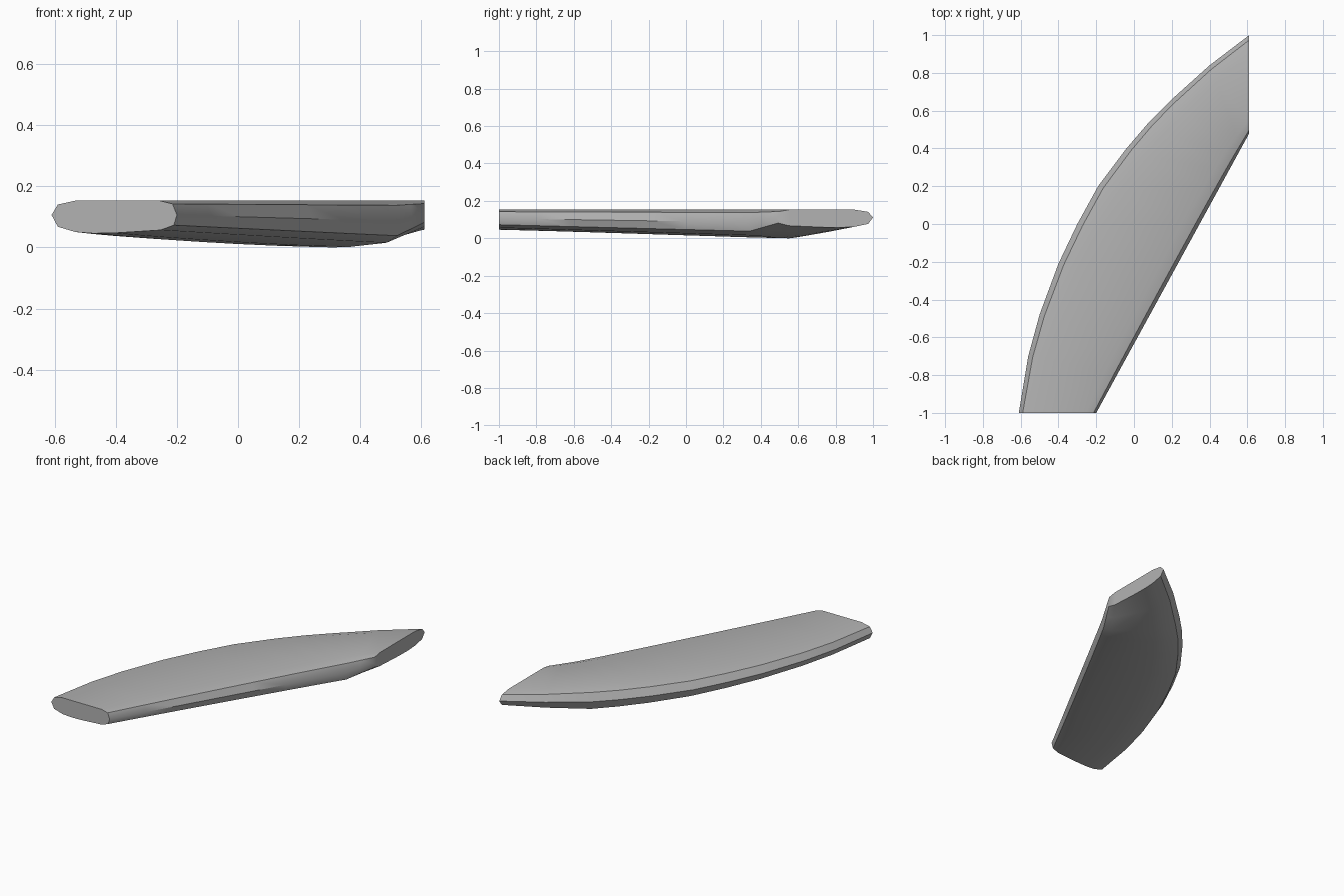
import bpy, bmesh, math
from mathutils import Vector

cube = bpy.data.objects.get("Cube")
if cube:
    bpy.data.objects.remove(cube, do_unlink=True)

TOP = 0.153
KINK = 0.9  # place along the straight edge where the underside is deepest

# Curved edge of the outline, each point paired with a fraction along the straight edge
curved_edge = [(-0.61, -1, 0), (-0.56, -0.7, 0.14), (-0.5, -0.48, 0.26), (-0.4, -0.21, 0.42),
               (-0.3, 0, 0.55), (-0.19, 0.2, 0.67), (-0.04, 0.4, 0.79), (0.08, 0.54, 0.85),
               (0.2, 0.66, KINK), (0.4, 0.84, 0.95), (0.61, 1, 1)]
straight_start, straight_end = Vector((-0.2, -1)), Vector((0.61, 0.48))

# Rounded section: across the width, and from underside to top
section = [(0, 0.56), (0.05, 0.88), (0.19, 1), (0.86, 1), (0.965, 0.9), (1, 0.56),
           (0.975, 0.25), (0.87, 0.1), (0.5, 0.01), (0.33, 0), (0.19, 0.04), (0.05, 0.2)]


def underside(t):
    if t < KINK:
        return 0.046 * (1 - t / KINK)
    return 0.058 * (t - KINK) / (1 - KINK)


# Loft the sections between the two edges
bm = bmesh.new()
rings = []
for x, y, t in curved_edge:
    a, b = Vector((x, y)), straight_start.lerp(straight_end, t)
    low = underside(t)
    ring = []
    for u, v in section:
        p = a.lerp(b, u)
        ring.append(bm.verts.new((p.x, p.y, low + v * (TOP - low))))
    rings.append(ring)
n = len(section)
for r, s in zip(rings, rings[1:]):
    for i in range(n):
        j = (i + 1) % n
        bm.faces.new((r[i], r[j], s[j], s[i]))
bm.faces.new(rings[0])
bm.faces.new(rings[-1])
bmesh.ops.recalc_face_normals(bm, faces=bm.faces)

mesh = bpy.data.meshes.new("curved_slab")
bm.to_mesh(mesh)
bm.free()
slab = bpy.data.objects.new("curved_slab", mesh)
bpy.context.collection.objects.link(slab)

# Plain grey
grey = bpy.data.materials.new("grey")
grey.use_nodes = True
colour = (0.45, 0.45, 0.45, 1)
grey.diffuse_color = colour
grey.node_tree.nodes["Principled BSDF"].inputs["Base Color"].default_value = colour
mesh.materials.append(grey)

bpy.ops.object.select_all(action='DESELECT')
slab.select_set(True)
bpy.context.view_layer.objects.active = slab
bpy.ops.object.shade_smooth_by_angle(angle=math.radians(40))
